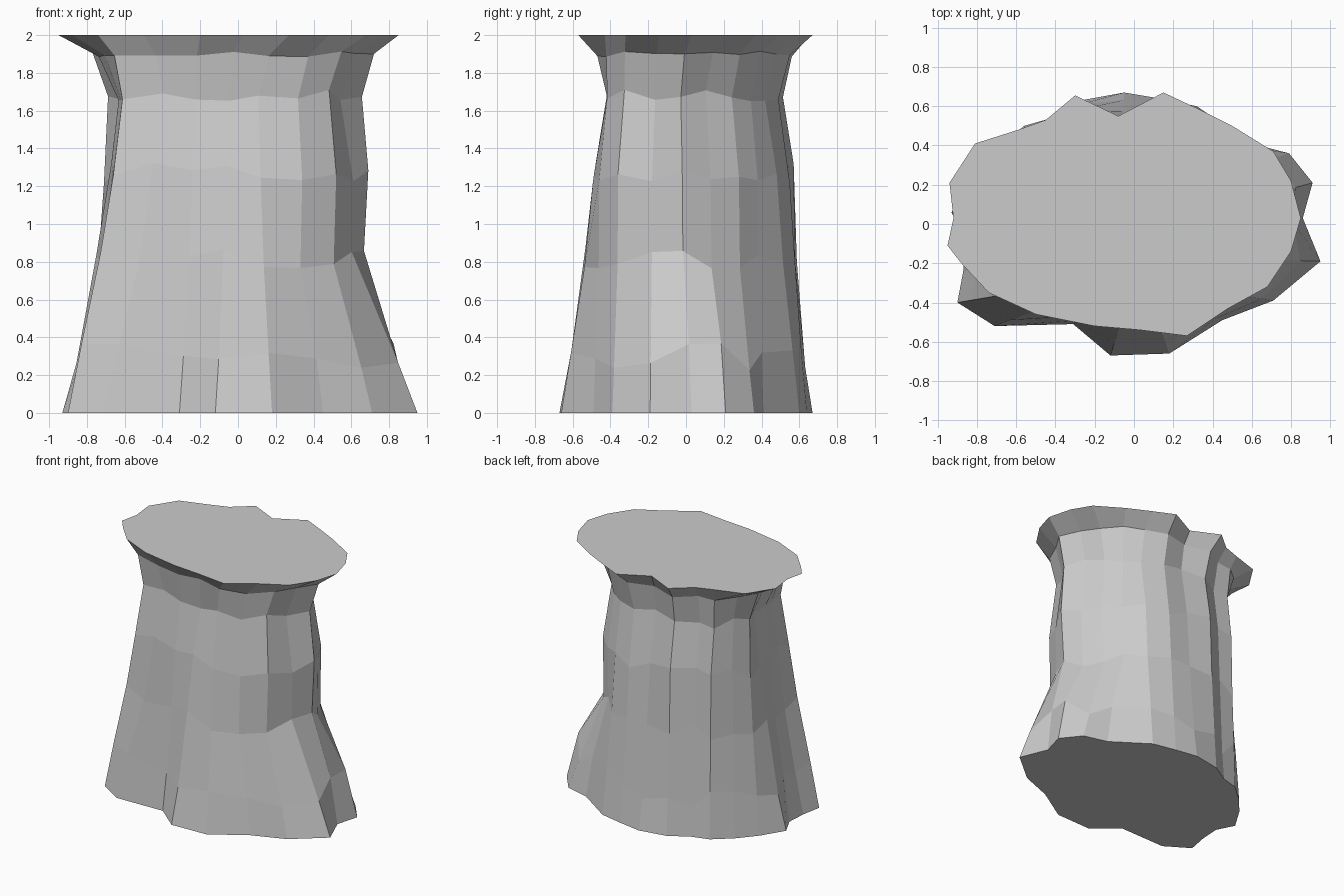
import bpy, bmesh, random

if "Cube" in bpy.data.objects:
    bpy.data.objects.remove(bpy.data.objects["Cube"])

random.seed(4)

# Three measured outlines (counter-clockwise from the right side)
BASE = [(.86, .03), (.91, .21), (.79, .36), (.60, .41), (.32, .60), (.13, .64),
        (-.05, .67), (-.27, .63), (-.42, .54), (-.56, .50), (-.70, .38), (-.82, .24),
        (-.93, .06), (-.86, -.08), (-.87, -.24), (-.90, -.40), (-.71, -.52), (-.31, -.51),
        (-.12, -.67), (.18, -.66), (.45, -.49), (.71, -.39), (.95, -.19)]
WAIST = [(.69, -.02), (.62, .13), (.54, .28), (.43, .38), (.29, .48), (.12, .55),
         (-.06, .54), (-.26, .57), (-.42, .47), (-.55, .47), (-.64, .33), (-.71, .20),
         (-.68, .04), (-.67, -.10), (-.66, -.22), (-.66, -.36), (-.45, -.42), (-.24, -.45),
         (-.06, -.48), (.12, -.49), (.34, -.46), (.52, -.36), (.61, -.18)]
TOP = [(.85, .03), (.80, .22), (.71, .37), (.50, .50), (.32, .59), (.15, .67),
       (-.08, .55), (-.30, .655), (-.45, .53), (-.59, .48), (-.81, .41), (-.94, .21),
       (-.92, .03), (-.95, -.11), (-.88, -.20), (-.74, -.35), (-.50, -.46), (-.20, -.52),
       (.03, -.54), (.27, -.57), (.48, -.43), (.68, -.32), (.80, -.14)]


def blend(a, b, t):
    return [(p[0] + (q[0] - p[0]) * t, p[1] + (q[1] - p[1]) * t) for p, q in zip(a, b)]


def scaled(a, sx, sy):
    return [(x * sx, y * sy) for x, y in a]


# The trunk pinches in on the right just above the roots
KNEE = [(x * .95, y) if x > .3 else (x, y) for x, y in
        [b if b[0] > .3 else a
         for a, b in zip(blend(BASE, WAIST, .72), blend(BASE, WAIST, .93))]]
NECK = scaled(blend(BASE, WAIST, 1.2), 1, .92)

# Rings from root flare to cut top: outline, height, height wobble
RINGS = [(BASE, 0, 0),
         (blend(BASE, WAIST, .30), .30, .09),
         (KNEE, .82, .06),
         (WAIST, 1.27, .06),
         (NECK, 1.68, .03),
         (blend(NECK, TOP, .33), 1.90, .015),
         (TOP, 2.0, 0)]

# Trunk: loft the rings and close both ends
bm = bmesh.new()
loops = [[bm.verts.new((x, y, z + random.uniform(-w, w))) for x, y in outline]
         for outline, z, w in RINGS]
n = len(BASE)
for low, high in zip(loops, loops[1:]):
    for i in range(n):
        j = (i + 1) % n
        bm.faces.new((low[i], low[j], high[j], high[i]))
bm.faces.new(loops[0][::-1])
bm.faces.new(loops[-1])
bmesh.ops.recalc_face_normals(bm, faces=bm.faces)

mesh = bpy.data.meshes.new("stump")
bm.to_mesh(mesh)
bm.free()
stump = bpy.data.objects.new("stump", mesh)
bpy.context.collection.objects.link(stump)
